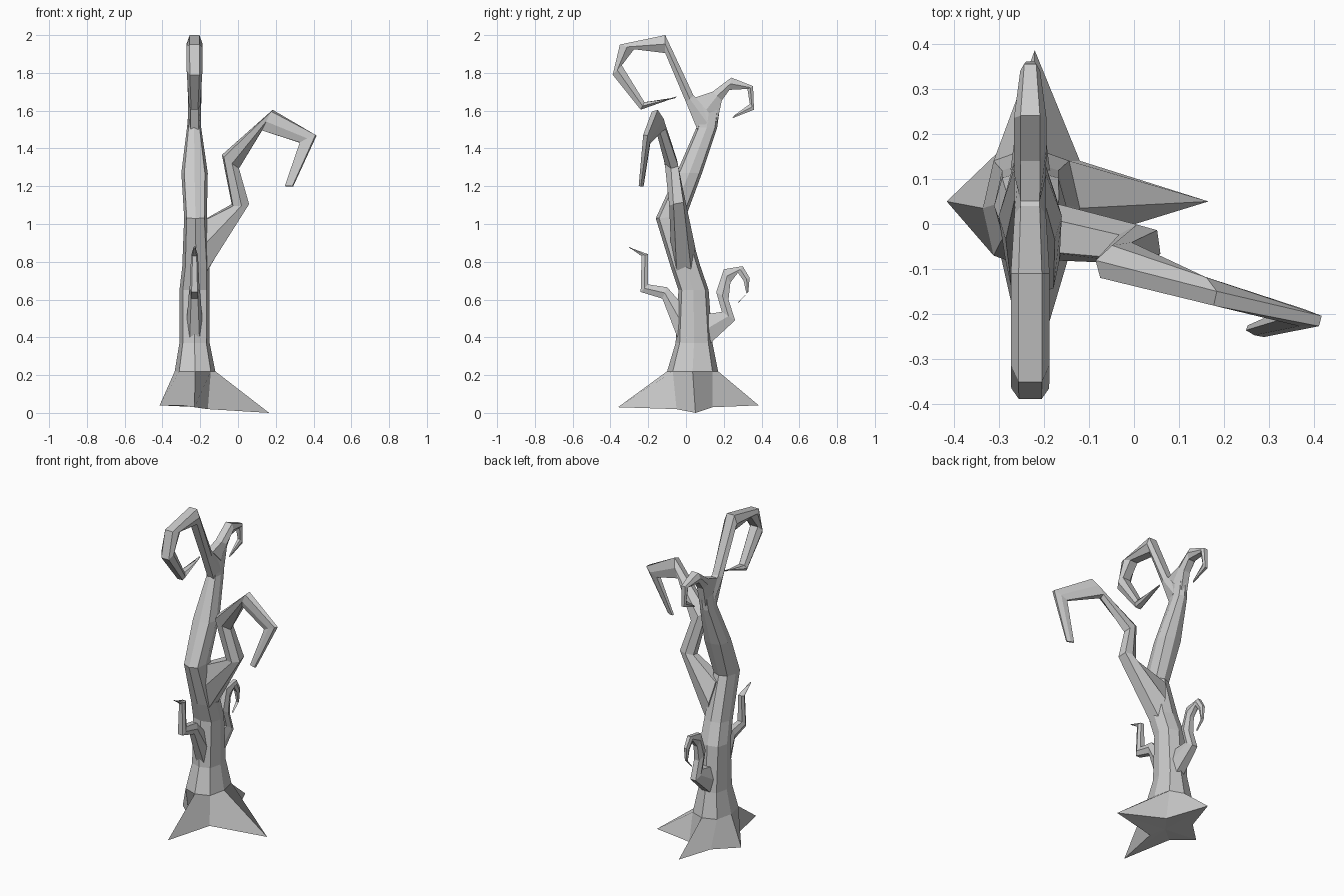
import bpy, bmesh, math
from mathutils import Vector

CX = -0.23  # trunk centre line


def skin(name, rings, cap_start=True):
    """Join equal-sized rings of points into a closed flat-shaded tube."""
    bm = bmesh.new()
    vs = [[bm.verts.new(p) for p in r] for r in rings]
    n = len(rings[0])
    for a, b in zip(vs, vs[1:]):
        for i in range(n):
            j = (i + 1) % n
            bm.faces.new((a[i], a[j], b[j], b[i]))
    bm.faces.new(vs[-1])
    if cap_start:
        c = bm.verts.new(sum((Vector(p) for p in rings[0]), Vector()) / n)
        for i in range(n):
            bm.faces.new((vs[0][(i + 1) % n], vs[0][i], c))
    bmesh.ops.recalc_face_normals(bm, faces=bm.faces)
    me = bpy.data.meshes.new(name)
    bm.to_mesh(me)
    bm.free()
    ob = bpy.data.objects.new(name, me)
    bpy.context.collection.objects.link(ob)
    return ob


def limb(name, stations):
    """Six-sided branch from (outer point, inner point, half width) stations."""
    mids = [(Vector(o) + Vector(i)) / 2 for o, i, w in stations]
    rings, prev = [], None
    for k, (o, i, w) in enumerate(stations):
        o, i = Vector(o), Vector(i)
        t = mids[min(k + 1, len(mids) - 1)] - mids[max(k - 1, 0)]
        side = t.cross(o - i).normalized()
        if prev and side.dot(prev) < 0:
            side = -side
        prev = side
        s, m = side * w, mids[k]
        rings.append([o + s * .6, m + s, i + s * .6, i - s * .6, m - s, o - s * .6])
    return skin(name, rings)


def flat_limb(name, rows):
    """Branch lying in the y-z plane: outer y,z, inner y,z, half width."""
    return limb(name, [((CX, a, b), (CX, c, d), w) for a, b, c, d, w in rows])


# trunk with star-shaped root base: front y,z, back y,z, x min, x max
base = [(.165, .05, 0), (-.12, .14, .03), (-.22, .385, .04), (-.29, .17, .04),
        (-.415, .05, .04), (-.30, -.05, .04), (-.23, -.36, .03), (-.16, -.05, .02)]
profile = [(-.10, .22, .17, .22, -.335, -.12),
           (-.055, .37, .14, .37, -.31, -.15),
           (-.04, .65, .12, .65, -.31, -.15),
           (-.08, .77, .075, .78, -.295, -.15),
           (-.16, 1.03, .0, 1.04, -.285, -.165),
           (-.05, 1.27, .085, 1.27, -.30, -.16),
           (.055, 1.51, .165, 1.51, -.27, -.195),
           (.07, 1.63, .18, 1.62, -.26, -.20)]
rings = [base]
for fy, fz, by, bz, x0, x1 in profile:
    ring = []
    for k in range(8):
        a = k * math.pi / 4
        s = 1.1 if k % 2 else 1.0
        u, v = math.cos(a) * s, (math.sin(a) * s + 1) / 2
        ring.append(((x0 + x1) / 2 + u * (x1 - x0) / 2,
                     fy + (by - fy) * v, fz + (bz - fz) * v))
    rings.append(ring)
skin("trunk_and_roots", rings)

# crown curling to the front
flat_limb("front_crown_curl", [
    (.165, 1.57, .06, 1.50, .035), (.04, 1.68, .0, 1.645, .035),
    (-.11, 2.0, -.11, 1.905, .043), (-.35, 1.95, -.275, 1.925, .043),
    (-.388, 1.79, -.34, 1.84, .042), (-.24, 1.605, -.22, 1.645, .03),
    (-.05, 1.675, -.06, 1.665, .006)])

# crown curling to the back
flat_limb("back_crown_curl", [
    (.05, 1.67, .165, 1.54, .035), (.14, 1.70, .19, 1.655, .036),
    (.24, 1.775, .23, 1.71, .036), (.355, 1.73, .325, 1.715, .022),
    (.36, 1.605, .338, 1.635, .015), (.245, 1.56, .255, 1.575, .005)])

# big hooked side branch
limb("side_branch", [
    ((-.17, -.01, .74), (-.22, -.02, 1.0), .065),
    ((.055, -.04, 1.11), (-.03, -.05, 1.10), .045),
    ((.0, -.06, 1.30), (-.08, -.10, 1.36), .035),
    ((.13, -.125, 1.50), (.18, -.165, 1.60), .028),
    ((.33, -.20, 1.43), (.413, -.215, 1.47), .02),
    ((.25, -.23, 1.20), (.29, -.245, 1.20), .01)])

# small front twig
flat_limb("front_twig", [
    (-.03, .36, .02, .53, .045), (-.125, .605, -.10, .665, .03),
    (-.24, .64, -.20, .68, .026), (-.235, .83, -.20, .84, .018),
    (-.305, .882, -.295, .87, .005)])

# small curled back twig
flat_limb("back_twig", [
    (.13, .37, .09, .52, .045), (.26, .49, .19, .535, .03),
    (.225, .60, .16, .64, .028), (.235, .69, .20, .76, .022),
    (.275, .742, .30, .777, .018), (.305, .70, .337, .715, .014),
    (.32, .63, .33, .64, .01), (.275, .58, .28, .59, .005)])
